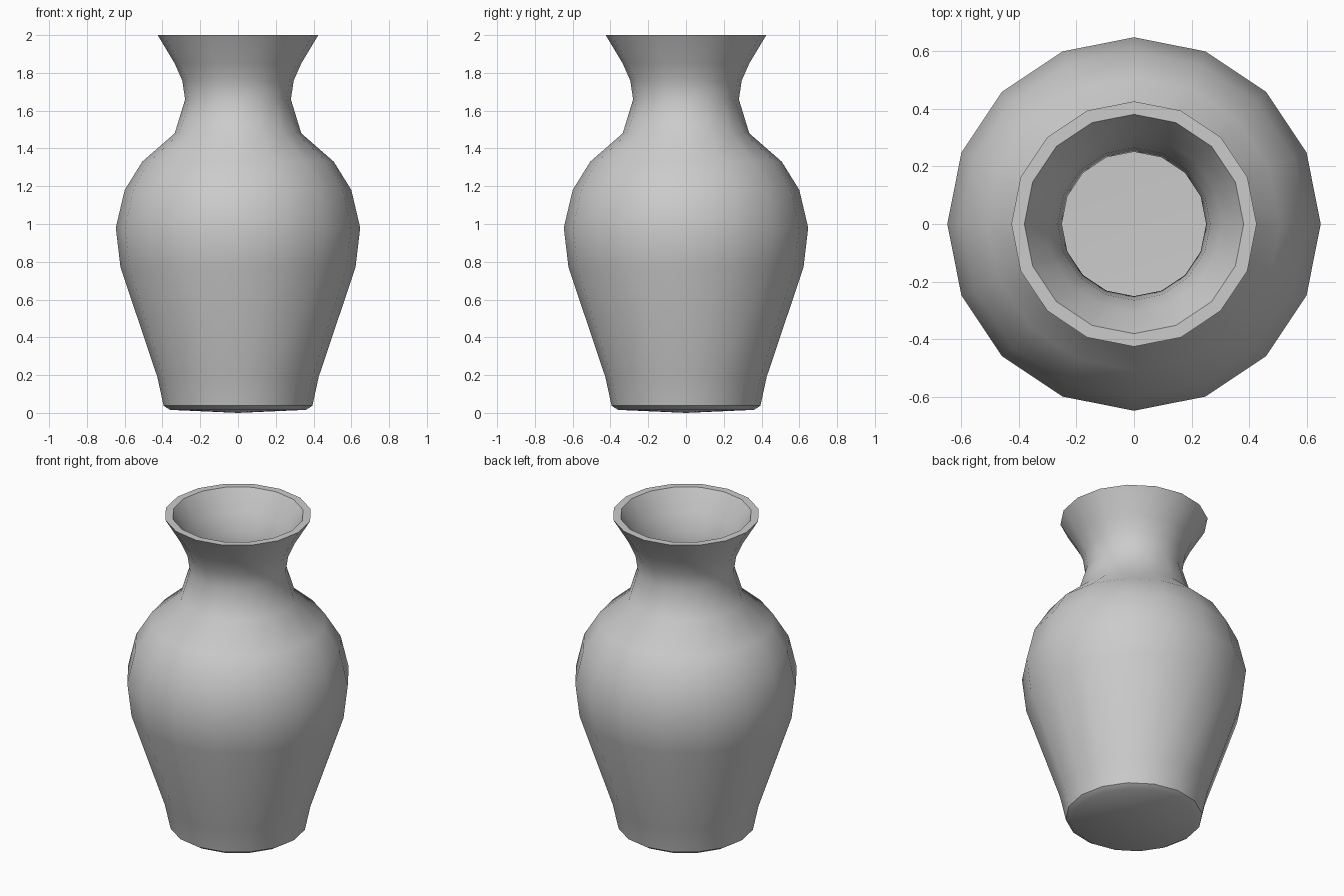
import bpy, bmesh
from math import radians, tau

if "Cube" in bpy.data.objects:
    bpy.data.objects.remove(bpy.data.objects["Cube"])

SIDES = 16

# Outer profile (radius, height), from base centre up to the lip
outer = [(0, 0), (0.36, 0.016), (0.394, 0.038), (0.427, 0.19), (0.622, 0.77),
         (0.647, 0.98), (0.60, 1.18), (0.507, 1.33), (0.335, 1.48), (0.28, 1.66),
         (0.295, 1.76), (0.335, 1.85), (0.425, 2.0)]
# Inner profile, from the lip down to the floor
inner = [(0.38, 2.0), (0.304, 1.87), (0.264, 1.77), (0.25, 1.66), (0.305, 1.46),
         (0.487, 1.305), (0.57, 1.167), (0.612, 0.98), (0.588, 0.777),
         (0.393, 0.20), (0.362, 0.06), (0, 0.045)]

# Vase body: lathe the closed wall profile
bm = bmesh.new()
verts = [bm.verts.new((r, 0, z)) for r, z in outer + inner]
edges = [bm.edges.new(pair) for pair in zip(verts, verts[1:])]
bmesh.ops.spin(bm, geom=verts + edges, cent=(0, 0, 0), axis=(0, 0, 1),
               angle=tau, steps=SIDES, use_merge=False)
bmesh.ops.remove_doubles(bm, verts=bm.verts, dist=0.0005)
bmesh.ops.recalc_face_normals(bm, faces=bm.faces)

mesh = bpy.data.meshes.new("vase")
bm.to_mesh(mesh)
bm.free()
vase = bpy.data.objects.new("vase", mesh)
bpy.context.collection.objects.link(vase)

# Smooth walls with crisp lip and base edges
bpy.context.view_layer.objects.active = vase
vase.select_set(True)
bpy.ops.object.shade_smooth_by_angle(angle=radians(40))
